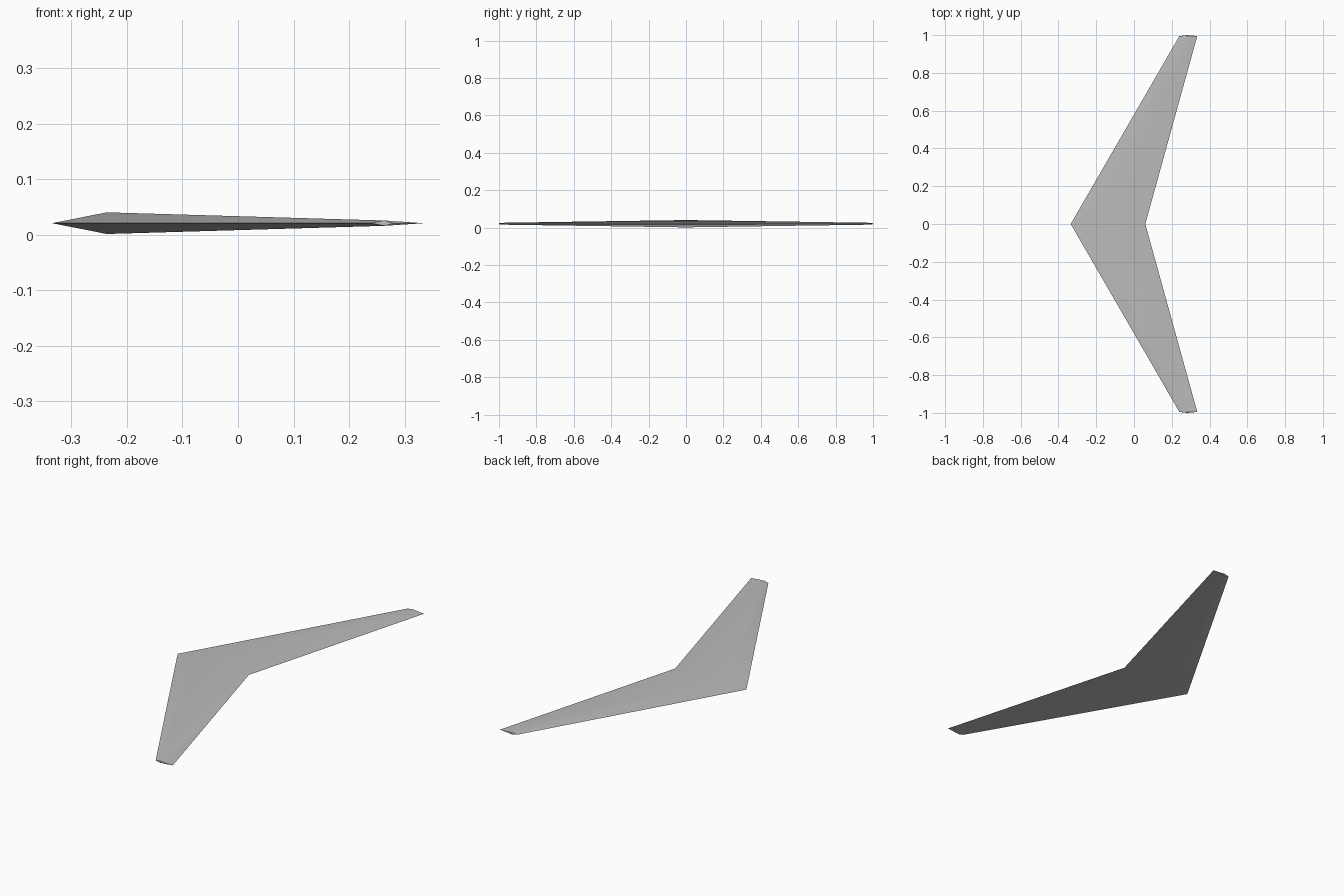
import bpy
import bmesh

cube = bpy.data.objects.get("Cube")
if cube:
    bpy.data.objects.remove(cube, do_unlink=True)

MID = 0.021  # height of the chord plane

# Single grey skin
grey = bpy.data.materials.new("light grey")
grey.use_nodes = True
colour = (0.5, 0.5, 0.5, 1)
grey.diffuse_color = colour
grey.node_tree.nodes["Principled BSDF"].inputs["Base Color"].default_value = colour


def section(bm, lead, trail, y, ridge_y, half):
    """Four-point aerofoil section, thickest at a quarter of the chord."""
    ridge = lead + (trail - lead) * 0.25
    points = [(lead, y, MID), (ridge, ridge_y, MID + half),
              (trail, y, MID), (ridge, ridge_y, MID - half)]
    return [bm.verts.new(p) for p in points]


# Swept wing: left tip, root, right tip
bm = bmesh.new()
stations = [section(bm, 0.24, 0.335, -0.995, -0.997, 0.0048),
            section(bm, -0.335, 0.06, 0, 0, 0.0195),
            section(bm, 0.24, 0.335, 0.995, 0.997, 0.0048)]
for a, b in zip(stations, stations[1:]):
    for i in range(4):
        j = (i + 1) % 4
        bm.faces.new((a[i], a[j], b[j], b[i]))

# Slightly domed tip caps
for ring, y in ((stations[0], -1), (stations[-1], 1)):
    centre = bm.verts.new((0.28, y, MID))
    for i in range(4):
        bm.faces.new((ring[i], ring[(i + 1) % 4], centre))
bmesh.ops.recalc_face_normals(bm, faces=bm.faces)

mesh = bpy.data.meshes.new("swept_wing")
bm.to_mesh(mesh)
bm.free()
mesh.materials.append(grey)
wing = bpy.data.objects.new("swept_wing", mesh)
bpy.context.collection.objects.link(wing)

# Soft ridge, sharp leading and trailing edges
bpy.ops.object.select_all(action='DESELECT')
wing.select_set(True)
bpy.context.view_layer.objects.active = wing
bpy.ops.object.shade_smooth_by_angle(angle=0.52)
